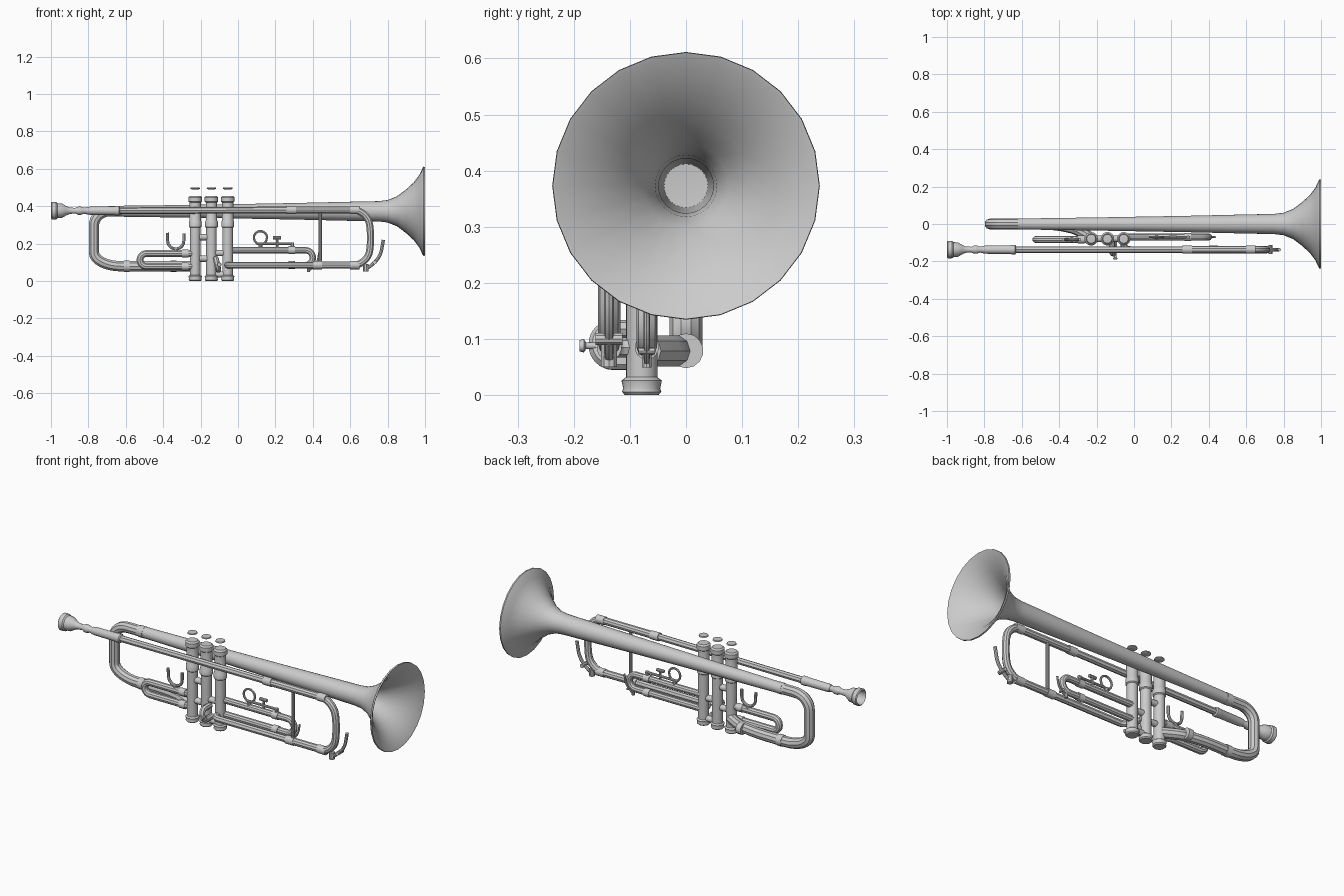
import bpy, bmesh, math
from mathutils import Vector, Matrix

if "Cube" in bpy.data.objects:
    bpy.data.objects.remove(bpy.data.objects["Cube"])

PIPE_Y, VALVE_Y, SLIDE_Y = -0.137, -0.079, -0.070
VALVE_X = (-0.229, -0.142, -0.055)


def lathe(name, profile, origin, axis='Z', sides=20):
    """Spin (distance along axis, radius) pairs; radius 0 closes to a point."""
    bm = bmesh.new()
    rings = []
    for h, r in profile:
        if r == 0:
            rings.append([bm.verts.new((0, 0, h))])
        else:
            rings.append([bm.verts.new((r * math.cos(a), r * math.sin(a), h))
                          for a in (2 * math.pi * i / sides for i in range(sides))])
    for a, b in zip(rings, rings[1:]):
        for i in range(sides):
            j = (i + 1) % sides
            if len(a) == 1:
                bm.faces.new((a[0], b[j], b[i]))
            elif len(b) == 1:
                bm.faces.new((a[i], a[j], b[0]))
            else:
                bm.faces.new((a[i], a[j], b[j], b[i]))
    bmesh.ops.recalc_face_normals(bm, faces=bm.faces)
    turn = {'X': Matrix.Rotation(math.pi / 2, 4, 'Y'),
            'Y': Matrix.Rotation(-math.pi / 2, 4, 'X'), 'Z': Matrix()}[axis]
    bm.transform(Matrix.Translation(origin) @ turn)
    mesh = bpy.data.meshes.new(name)
    bm.to_mesh(mesh)
    bm.free()
    ob = bpy.data.objects.new(name, mesh)
    bpy.context.collection.objects.link(ob)
    return ob


def rod(name, start, length, r, axis, sides=14):
    return lathe(name, [(0, 0), (0, r), (length, r), (length, 0)], start, axis, sides)


def tube(name, points, r, fillet=0.0, closed=False, res=2):
    """Round tube along a path whose corners are rounded by the fillet radius."""
    pts = [Vector(p) for p in points]
    path = [pts[0]]
    for a, b, c in zip(pts, pts[1:], pts[2:]):
        if fillet == 0:
            path.append(b)
            continue
        p0 = b + (a - b).normalized() * min(fillet, (a - b).length / 2)
        p3 = b + (c - b).normalized() * min(fillet, (c - b).length / 2)
        p1, p2 = p0.lerp(b, 0.55), p3.lerp(b, 0.55)
        for i in range(9):
            t = i / 8
            q = ((1 - t) ** 3 * p0 + 3 * t * (1 - t) ** 2 * p1
                 + 3 * t * t * (1 - t) * p2 + t ** 3 * p3)
            if (q - path[-1]).length > 1e-4:
                path.append(q)
    if not closed and (pts[-1] - path[-1]).length > 1e-4:
        path.append(pts[-1])
    curve = bpy.data.curves.new(name, 'CURVE')
    curve.dimensions = '3D'
    curve.bevel_depth, curve.bevel_resolution, curve.use_fill_caps = r, res, True
    s = curve.splines.new('POLY')
    s.points.add(len(path) - 1)
    for sp, q in zip(s.points, path):
        sp.co = (*q, 1)
    s.use_cyclic_u = closed
    ob = bpy.data.objects.new(name, curve)
    bpy.context.collection.objects.link(ob)
    return ob


# Bell: outer skin, rolled rim, then inner skin down the throat
outer = [(-0.62, 0.029), (-0.2, 0.035), (0.3, 0.044), (0.6, 0.051), (0.75, 0.054),
         (0.8, 0.060), (0.85, 0.080), (0.9, 0.118), (0.94, 0.155), (0.97, 0.195), (0.988, 0.234)]
inner = [(x + 0.003, r - 0.005) for x, r in reversed(outer[2:-1])]
lathe('bell', outer + [(0.992, 0.2385), (1.0, 0.2375), (0.997, 0.23)] + inner + [(0.3, 0)],
      (0, 0, 0.373), 'X', 24)

# Large rear bow from the bell tube round to the first valve
tube('bell_bow', [(-0.6, 0, 0.373), (-0.77, 0, 0.373), (-0.77, 0, 0.226), (-0.77, 0, 0.079),
                  (-0.36, 0, 0.079), (-0.235, -0.07, 0.079)], 0.029, 0.147, res=3)
for x, z in ((-0.61, 0.373), (-0.61, 0.079), (-0.36, 0.079)):
    rod('bow_ferrule', (x, 0, z), 0.03, 0.031, 'X')

# Mouthpiece with hollow cup, and its receiver
lathe('mouthpiece', [(-0.90, 0), (-0.93, 0.02), (-0.965, 0.034), (-0.995, 0.037), (-1.0, 0.041),
                     (-0.995, 0.047), (-0.972, 0.046), (-0.965, 0.040), (-0.94, 0.038),
                     (-0.92, 0.026), (-0.9, 0.017), (-0.87, 0.015), (-0.855, 0.022),
                     (-0.84, 0.022), (-0.825, 0.016), (-0.79, 0.019), (-0.79, 0)],
      (0, PIPE_Y, 0.376), 'X')
lathe('mouthpiece_receiver', [(-0.81, 0), (-0.81, 0.019), (-0.79, 0.022), (-0.66, 0.023),
                              (-0.655, 0.025), (-0.635, 0.025), (-0.63, 0.018), (-0.63, 0)],
      (0, PIPE_Y, 0.376), 'X')

# Leadpipe, tuning slide and the lower return into the third valve
tube('leadpipe', [(-0.65, PIPE_Y, 0.376), (0.28, PIPE_Y, 0.380)], 0.018)
tube('tuning_slide', [(0.27, PIPE_Y, 0.380), (0.69, PIPE_Y, 0.380), (0.716, PIPE_Y, 0.23),
                      (0.69, PIPE_Y, 0.085), (0.4, PIPE_Y, 0.085)], 0.020, 0.075, res=3)
tube('lower_return', [(0.45, PIPE_Y, 0.085), (-0.055, PIPE_Y, 0.085),
                      (-0.055, VALVE_Y, 0.085)], 0.018, 0.035)
for x, z in ((0.26, 0.380), (0.60, 0.380), (0.60, 0.085), (0.40, 0.085)):
    rod('slide_ferrule', (x, PIPE_Y, z), 0.05, 0.0225, 'X')
rod('slide_brace', (0.44, PIPE_Y, 0.09), 0.285, 0.009, 'Z', 10)

# Three valves with caps and separate finger buttons
for n, x in enumerate(VALVE_X, 1):
    lathe(f'valve_{n}', [(0, 0), (0, 0.030), (0.006, 0.035), (0.012, 0.033), (0.026, 0.036),
                         (0.032, 0.028), (0.285, 0.028), (0.29, 0.034), (0.318, 0.034),
                         (0.324, 0.030), (0.42, 0.030), (0.425, 0.036), (0.448, 0.036),
                         (0.456, 0.028), (0.456, 0)], (x, VALVE_Y, 0))
    lathe(f'valve_button_{n}', [(0.490, 0), (0.490, 0.018), (0.494, 0.026), (0.500, 0.024),
                                (0.501, 0)], (x, VALVE_Y, 0))
for x, z in zip(VALVE_X, (0.235, 0.15)):
    for dz in (0, -0.115):
        rod('valve_knuckle', (x, VALVE_Y, z + dz), 0.087, 0.017, 'X')

# First valve slide
tube('first_slide', [(-0.229, -0.083, 0.147), (-0.524, -0.083, 0.147),
                     (-0.524, -0.083, 0.078), (-0.229, -0.083, 0.078)], 0.019, 0.035, res=3)
# Third valve slide
tube('third_slide', [(-0.055, SLIDE_Y, 0.165), (0.40, SLIDE_Y, 0.165),
                     (0.40, SLIDE_Y, 0.085), (-0.055, SLIDE_Y, 0.085)], 0.018, 0.04, res=3)
for y, z, x in ((-0.083, 0.147, -0.30), (-0.083, 0.078, -0.30),
                (SLIDE_Y, 0.165, 0.27), (SLIDE_Y, 0.085, 0.27)):
    rod('small_ferrule', (x, y, z), 0.035, 0.0215, 'X')
# Second valve slide, a short forward loop with a pull knob
tube('second_slide', [(-0.118, -0.08, 0.118), (-0.118, -0.158, 0.118),
                      (-0.105, -0.158, 0.06), (-0.105, -0.08, 0.06)], 0.016, 0.028)
lathe('second_slide_knob', [(-0.19, 0), (-0.19, 0.010), (-0.182, 0.012), (-0.178, 0.006),
                            (-0.16, 0.006), (-0.16, 0)], (-0.1, 0, 0.088), 'Y', 12)

# Thumb hook on the first slide
tube('thumb_hook', [(-0.378, -0.083, 0.258), (-0.374, -0.083, 0.172), (-0.29, -0.083, 0.172),
                    (-0.29, -0.083, 0.255)], 0.008, 0.042)
rod('thumb_hook_foot', (-0.332, -0.083, 0.15), 0.022, 0.012, 'Z', 10)

# Finger ring and slide stop on the third slide
tube('finger_ring', [(0.12 + 0.035 * math.cos(a), SLIDE_Y, 0.232 + 0.035 * math.sin(a))
                     for a in (2 * math.pi * i / 24 for i in range(24))], 0.006, closed=True)
rod('finger_ring_foot', (0.12, SLIDE_Y, 0.17), 0.026, 0.011, 'Z', 10)
rod('stop_rod', (0.10, SLIDE_Y, 0.199), 0.20, 0.007, 'X', 10)
rod('stop_post', (0.21, SLIDE_Y, 0.17), 0.06, 0.007, 'Z', 10)
rod('stop_thumbscrew', (0.186, SLIDE_Y, 0.231), 0.044, 0.009, 'X', 10)
rod('stop_end', (0.29, SLIDE_Y, 0.17), 0.035, 0.009, 'Z', 10)


# Water keys: lever, hinge and cork
def water_key(name, x, y, z, s):
    tube(name + '_lever', [(x + 0.065 * s, y, z + 0.135 * s), (x + 0.05 * s, y, z + 0.05 * s),
                           (x + 0.005, y, z), (x - 0.035 * s, y, z - 0.025 * s)], 0.009 * s, 0.03 * s)
    rod(name + '_hinge', (x + 0.018 * s, y - 0.024 * s, z + 0.015 * s), 0.048 * s, 0.011 * s, 'Y', 10)
    rod(name + '_cork', (x - 0.03 * s, y, z - 0.035 * s), 0.04 * s, 0.015 * s, 'Z', 10)


water_key('main_water_key', 0.712, PIPE_Y, 0.085, 1.0)
water_key('third_slide_water_key', 0.395, SLIDE_Y, 0.07, 0.6)

# Turn curves into meshes and shade smooth with crisp edges
bpy.ops.object.select_all(action='SELECT')
bpy.context.view_layer.objects.active = bpy.data.objects['bell_bow']
bpy.ops.object.convert(target='MESH')
bpy.ops.object.select_all(action='SELECT')
bpy.ops.object.shade_smooth_by_angle(angle=math.radians(35))
